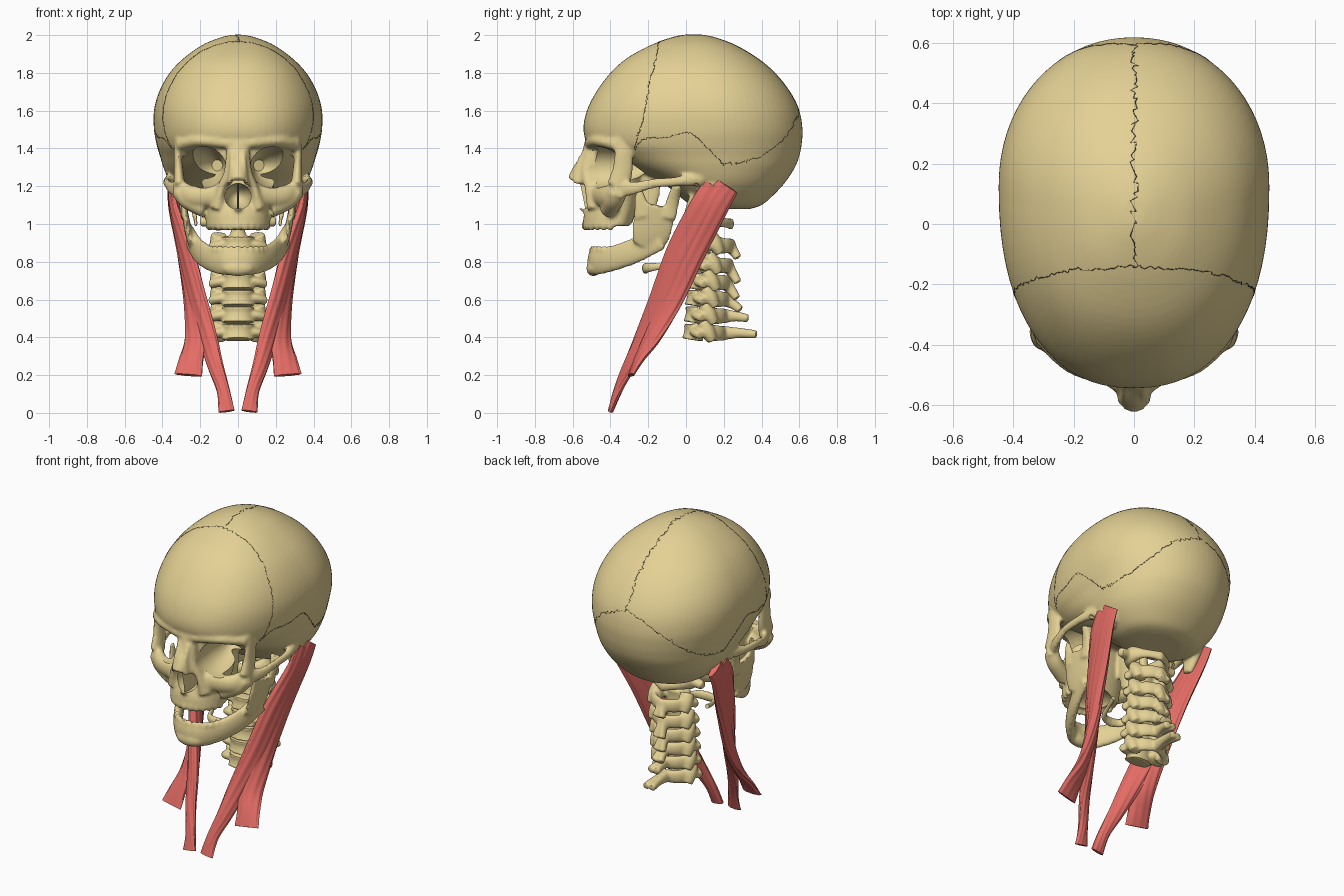
import bpy, bmesh, math, random
from mathutils import Vector, Matrix

random.seed(4)


def material(name, rgb):
    m = bpy.data.materials.new(name)
    m.diffuse_color = (*rgb, 1)
    return m


BONE = material("bone", (0.78, 0.64, 0.3))
MUSCLE = material("muscle", (0.78, 0.15, 0.13))
SEAM = material("seam", (0.12, 0.09, 0.04))


def spline(keys, n=8):
    out = []
    for i in range(len(keys) - 1):
        quad = keys[max(i - 1, 0)], keys[i], keys[i + 1], keys[min(i + 2, len(keys) - 1)]
        for j in range(n):
            t = j / n
            out.append([.5 * (2 * b + (c - a) * t + (2 * a - 5 * b + 4 * c - d) * t * t
                              + (3 * b - a - 3 * c + d) * t ** 3) for a, b, c, d in zip(*quad)])
    return out + [list(keys[-1])]


def skin(bm, rings):
    vs = [[bm.verts.new(p) for p in r] for r in rings]
    n = len(vs[0])
    for a, b in zip(vs, vs[1:]):
        for i in range(n):
            bm.faces.new((a[i], a[(i + 1) % n], b[(i + 1) % n], b[i]))
    bm.faces.new(vs[0])
    bm.faces.new(vs[-1])


def power(v, p):
    return math.copysign(abs(v) ** (2 / p), v)


def sweep(bm, keys, side=(0, 0, 1), k=16, ridge=0, n=6):
    """Keys are x, y, z, half width along side, half thickness (, side angle in plan)."""
    rows = spline(keys, n)
    rings = []
    for i, r in enumerate(rows):
        t = (Vector(rows[min(i + 1, len(rows) - 1)][:3]) - Vector(rows[max(i - 1, 0)][:3])).normalized()
        s = Vector(side)
        if len(r) > 5:
            s = Vector((math.cos(math.radians(r[5])), math.sin(math.radians(r[5])), 0))
        u = (s - t * s.dot(t)).normalized()
        v = t.cross(u)
        ring = []
        for j in range(k):
            a = 2 * math.pi * j / k
            f = 1 + ridge * math.cos(9 * a)
            ring.append(Vector(r[:3]) + u * r[3] * f * math.cos(a) + v * r[4] * f * math.sin(a))
        rings.append(ring)
    skin(bm, rings)


def stack(bm, keys, front=2.3, back=2.08, k=72):
    """Level rings: z, front y, back y, half width, y of greatest width."""
    rings = []
    for z, yf, yb, w, ym in spline(keys, 4):
        ring = []
        for j in range(k):
            a = 2 * math.pi * j / k
            p = back if math.sin(a) > 0 else front
            s = power(math.sin(a), p)
            ring.append((w * power(math.cos(a), p), ym + s * (yb - ym if s > 0 else ym - yf), z))
        rings.append(ring)
    skin(bm, rings)


def ball(bm, c, r, seg=24):
    bmesh.ops.create_uvsphere(bm, u_segments=seg, v_segments=seg // 2, radius=1,
                              matrix=Matrix.Translation(c) @ Matrix.Diagonal((*r, 1)))


def mirror(bm):
    geom = bmesh.ops.duplicate(bm, geom=bm.verts[:] + bm.edges[:] + bm.faces[:])["geom"]
    for v in geom:
        if isinstance(v, bmesh.types.BMVert):
            v.co.x *= -1


def finish(name, bm, mat=BONE, voxel=0, cutter=None, angle=40):
    bmesh.ops.recalc_face_normals(bm, faces=bm.faces[:])
    me = bpy.data.meshes.new(name)
    bm.to_mesh(me)
    bm.free()
    ob = bpy.data.objects.new(name, me)
    bpy.context.collection.objects.link(ob)
    if voxel:
        m = ob.modifiers.new("fuse", "REMESH")
        m.mode, m.voxel_size = "VOXEL", voxel
        m = ob.modifiers.new("soften", "SMOOTH")
        m.factor, m.iterations = .5, 4
        if cutter:
            m = ob.modifiers.new("hollow", "BOOLEAN")
            m.operation, m.object, m.solver = "DIFFERENCE", cutter, "EXACT"
        dg = bpy.context.evaluated_depsgraph_get()
        baked = bpy.data.meshes.new_from_object(ob.evaluated_get(dg))
        ob.modifiers.clear()
        ob.data = baked
    ob.data.materials.clear()
    ob.data.materials.append(mat)
    bpy.ops.object.select_all(action="DESELECT")
    ob.select_set(True)
    bpy.context.view_layer.objects.active = ob
    bpy.ops.object.shade_smooth_by_angle(angle=math.radians(angle))
    return ob


# Cutters: eye sockets (narrowing inward), ear holes, nose opening, palate
bm = bmesh.new()
for s in (-1, 1):
    sweep(bm, [(s * .215, -.66, 1.3, .112, .125), (s * .185, -.46, 1.3, .11, .122), (s * .165, -.38, 1.302, .1, .105),
               (s * .14, -.28, 1.305, .07, .07), (s * .11, -.2, 1.31, .03, .03)], k=32)
    ball(bm, (s * .39, .055, 1.2), (.05, .016, .018))
ball(bm, (0, -.5, 1.145), (.07, .15, .07), 32)
ball(bm, (0, -.38, .975), (.12, .12, .065), 32)
cutter = finish("socket_cutter", bm)
cutter.hide_render = True

# Skull side parts: brow, orbit rims, cheekbone, arch, nose side, mastoid, styloid, pterygoid
bm = bmesh.new()
sweep(bm, [(-.01, -.505, 1.42, .035, .035), (.1, -.495, 1.435, .032, .035), (.21, -.45, 1.44, .032, .04),
           (.3, -.36, 1.42, .035, .04)])
sweep(bm, [(.305, -.33, 1.45, .06, .03), (.318, -.33, 1.38, .05, .022), (.315, -.335, 1.29, .055, .024),
           (.31, -.36, 1.2, .06, .032)], (0, 1, 0))
sweep(bm, [(.325, -.35, 1.19, .055, .03), (.25, -.41, 1.15, .055, .04), (.15, -.455, 1.15, .055, .035),
           (.09, -.48, 1.16, .05, .03)])
sweep(bm, [(.315, -.36, 1.17, .05, .035), (.27, -.38, 1.12, .05, .04), (.17, -.41, 1.08, .05, .05)], (0, 1, 0))
sweep(bm, [(.3, -.37, 1.19, .055, .025), (.35, -.28, 1.19, .036, .018), (.375, -.17, 1.215, .026, .016),
           (.375, -.05, 1.225, .026, .02), (.345, .08, 1.24, .04, .03)])
sweep(bm, [(.03, -.5, 1.4, .035, .03), (.05, -.51, 1.28, .045, .025), (.09, -.49, 1.18, .045, .025),
           (.11, -.48, 1.08, .045, .04)], (0, 1, 0))
sweep(bm, [(.03, -.52, 1.38, .03, .014), (.035, -.545, 1.3, .045, .014), (.045, -.555, 1.21, .045, .014)], (0, 1, 0))
sweep(bm, [(.315, .15, 1.3, .1, .05), (.318, .14, 1.18, .08, .04), (.305, .12, 1.05, .03, .025)], (0, 1, 0))
sweep(bm, [(.25, .04, 1.16, .02, .02), (.22, -.02, .99, .011, .011)], (0, 1, 0))
sweep(bm, [(.09, -.2, 1.32, .08, .02), (.1, -.2, 1.15, .06, .018), (.11, -.21, 1.02, .03, .015)], (0, 1, 0))
mirror(bm)

# Braincase, upper jaw, nasal bridge, tooth-socket rim
stack(bm, [(1.08, .12, .34, .13, .23), (1.1, .03, .4, .23, .2), (1.15, -.04, .46, .3, .18),
           (1.22, -.13, .525, .36, .16), (1.3, -.31, .577, .395, .15), (1.36, -.42, .6, .412, .14),
           (1.42, -.515, .612, .43, .13), (1.5, -.543, .617, .445, .13), (1.6, -.525, .6, .445, .12),
           (1.7, -.475, .55, .418, .11), (1.8, -.4, .47, .362, .09), (1.88, -.31, .375, .285, .07),
           (1.95, -.18, .255, .185, .05), (1.988, -.07, .15, .09, .045), (2.002, 0, .08, .03, .04)])
stack(bm, [(.99, -.545, -.29, .17, -.37), (1.05, -.54, -.27, .172, -.36), (1.12, -.515, -.25, .175, -.35),
           (1.2, -.49, -.24, .19, -.34), (1.3, -.48, -.2, .2, -.33), (1.4, -.49, -.1, .2, -.3)], 2.2, 2.4)
sweep(bm, [(0, -.51, 1.42, .035, .03), (0, -.53, 1.35, .032, .03), (0, -.575, 1.29, .036, .026),
           (0, -.61, 1.235, .035, .018)], (1, 0, 0))
ball(bm, (0, -.54, 1.085), (.02, .03, .02))
for i in range(-6, 7):
    a = math.radians(13.5 * i)
    ball(bm, (.155 * math.sin(a), -.375 - .16 * math.cos(a), .99), (.019, .019, .028), 12)
skull = finish("skull", bm, voxel=.01, cutter=cutter)
bpy.data.objects.remove(cutter)

# Nasal septum
bm = bmesh.new()
sweep(bm, [(0, -.45, 1.07, .08, .006), (0, -.46, 1.22, .1, .006)], (0, 1, 0))
finish("nasal_septum", bm)

# Lower jaw: body, ramus, coronoid, condyle
bm = bmesh.new()
sweep(bm, [(-.01, -.495, .8, .07, .028), (.07, -.475, .8, .072, .028), (.145, -.39, .817, .068, .028),
           (.21, -.27, .86, .068, .026), (.255, -.14, .93, .07, .02)])
sweep(bm, [(.24, -.21, .88, .08, .02), (.26, -.185, .95, .105, .02), (.278, -.168, 1.04, .11, .018),
           (.288, -.155, 1.1, .118, .016)], (0, 1, 0))
sweep(bm, [(.283, -.225, 1.04, .05, .018), (.287, -.24, 1.12, .035, .016), (.285, -.25, 1.2, .012, .013)], (0, 1, 0))
sweep(bm, [(.285, -.095, 1.03, .045, .018), (.295, -.07, 1.12, .035, .02), (.305, -.045, 1.205, .026, .045)], (0, 1, 0))
mirror(bm)
ball(bm, (0, -.49, .765), (.085, .038, .042))
for i in range(-6, 7):
    a = math.radians(13 * i)
    ball(bm, (.155 * math.sin(a), -.34 - .155 * math.cos(a), .862), (.018, .018, .026), 12)
finish("lower_jaw", bm, voxel=.01)

# Hyoid
bm = bmesh.new()
sweep(bm, [(-.005, -.215, .765, .028, .018), (.06, -.195, .77, .024, .015), (.1, -.11, .78, .013, .01),
           (.12, -.04, .8, .014, .012)])
mirror(bm)
finish("hyoid", bm)

# Top vertebra ring
bm = bmesh.new()
sweep(bm, [(-.005, .035, 1.0, .035, .018), (.07, .05, 1.01, .045, .025), (.11, .11, 1.02, .055, .04),
           (.08, .19, 1.01, .028, .018), (-.005, .24, 1.0, .03, .02)])
sweep(bm, [(.1, .1, 1.02, .035, .04), (.2, .115, 1.01, .025, .025)])
mirror(bm)
finish("vertebra_1", bm, voxel=.008)

# Remaining neck vertebrae: centre y, centre z, spine tip y, spine tip z
LEVELS = [(.075, .895, .275, .82), (.065, .79, .275, .69), (.055, .7, .27, .605),
          (.05, .612, .29, .545), (.043, .523, .33, .5), (.035, .432, .375, .415)]
for i, (y, z, ty, tz) in enumerate(LEVELS):
    bm = bmesh.new()
    sweep(bm, [(.1, y + .105, z - .05, .04, .028), (.105, y + .08, z, .045, .04),
               (.1, y + .055, z + .05, .042, .034)], (1, 0, 0))
    sweep(bm, [(.05, y + .02, z, .026, .04), (.105, y + .025, z - .008, .026, .036), (.15, y + .04, z - .02, .022, .022)])
    sweep(bm, [(.105, y + .09, z - .01, .045, .022), (.065, y + .14, z - .01, .042, .02),
               (-.005, y + .17, z - .01, .038, .022)])
    sweep(bm, [(.01, y + .15, z - .01, .024, .04), (.012, (y + .15 + ty) / 2, (z + tz) / 2, .022, .028),
               (.022, ty, tz, .022, .022)], (1, 0, 0))
    mirror(bm)
    sweep(bm, [(0, y, z - .046, .088, .06), (0, y + .003, z - .025, .078, .053), (0, y + .006, z + .01, .075, .049),
               (0, y + .006, z + .04, .086, .054)], (1, 0, 0), 28)
    if i == 0:
        sweep(bm, [(0, y + .01, z, .055, .045), (0, y + .01, z + .08, .036, .03), (0, y + .01, z + .17, .022, .02)], (1, 0, 0))
    finish("vertebra_%d" % (i + 2), bm, voxel=.008)

# Neck muscles: inner head to the breastbone, outer head to the collarbone
bm = bmesh.new()
sweep(bm, [(.35, .165, 1.195, .075, .018, 90), (.335, .1, 1.08, .085, .028, 86), (.275, -.02, .85, .085, .036, 72),
           (.215, -.12, .6, .078, .036, 62), (.16, -.22, .4, .06, .032, 50), (.12, -.3, .25, .044, .028, 35),
           (.078, -.36, .12, .034, .022, 15), (.06, -.4, .008, .042, .014, 0)], k=54, ridge=.05, n=8)
sweep(bm, [(.355, .22, 1.2, .06, .018, 90), (.34, .14, 1.08, .075, .026, 86), (.285, .02, .85, .08, .034, 76),
           (.24, -.08, .6, .07, .034, 60), (.225, -.18, .4, .066, .03, 38), (.248, -.25, .28, .066, .02, 16),
           (.262, -.29, .2, .073, .012, 8)], k=54, ridge=.05, n=8)
mirror(bm)
finish("neck_muscles", bm, MUSCLE, angle=60)

# Skull seams laid on the surface
bpy.context.view_layer.update()
COR = [(0, -.14, 1.97), (.2, -.15, 1.9), (.32, -.18, 1.75), (.37, -.21, 1.6), (.37, -.26, 1.45), (.36, -.28, 1.38)]
LAMB = [(0, .59, 1.62), (.2, .58, 1.53), (.32, .44, 1.39), (.4, .3, 1.32), (.4, .2, 1.32)]
SQUA = [(.4, .2, 1.31), (.44, .12, 1.39), (.45, .02, 1.48), (.42, -.1, 1.46), (.39, -.22, 1.45), (.36, -.27, 1.4)]
SAG = [(0, -.14, 1.97), (0, .1, 2), (0, .35, 1.9), (0, .5, 1.77), (0, .59, 1.62)]
cu = bpy.data.curves.new("skull_seams", "CURVE")
cu.dimensions, cu.bevel_depth, cu.bevel_resolution = "3D", .0016, 0
for keys, wob, signs in ((COR, .006, (1, -1)), (LAMB, .009, (1, -1)), (SQUA, .004, (1, -1)), (SAG, .014, (1,))):
    for s in signs:
        pts = []
        for p in spline(keys, 16):
            q = Vector((p[0] * s, p[1], p[2])) + Vector([random.uniform(-wob, wob) for _ in "xyz"])
            pts.append(skull.closest_point_on_mesh(q)[1])
        sp = cu.splines.new("POLY")
        sp.points.add(len(pts) - 1)
        for point, co in zip(sp.points, pts):
            point.co = (*co, 1)
cu.materials.append(SEAM)
bpy.context.collection.objects.link(bpy.data.objects.new("skull_seams", cu))
